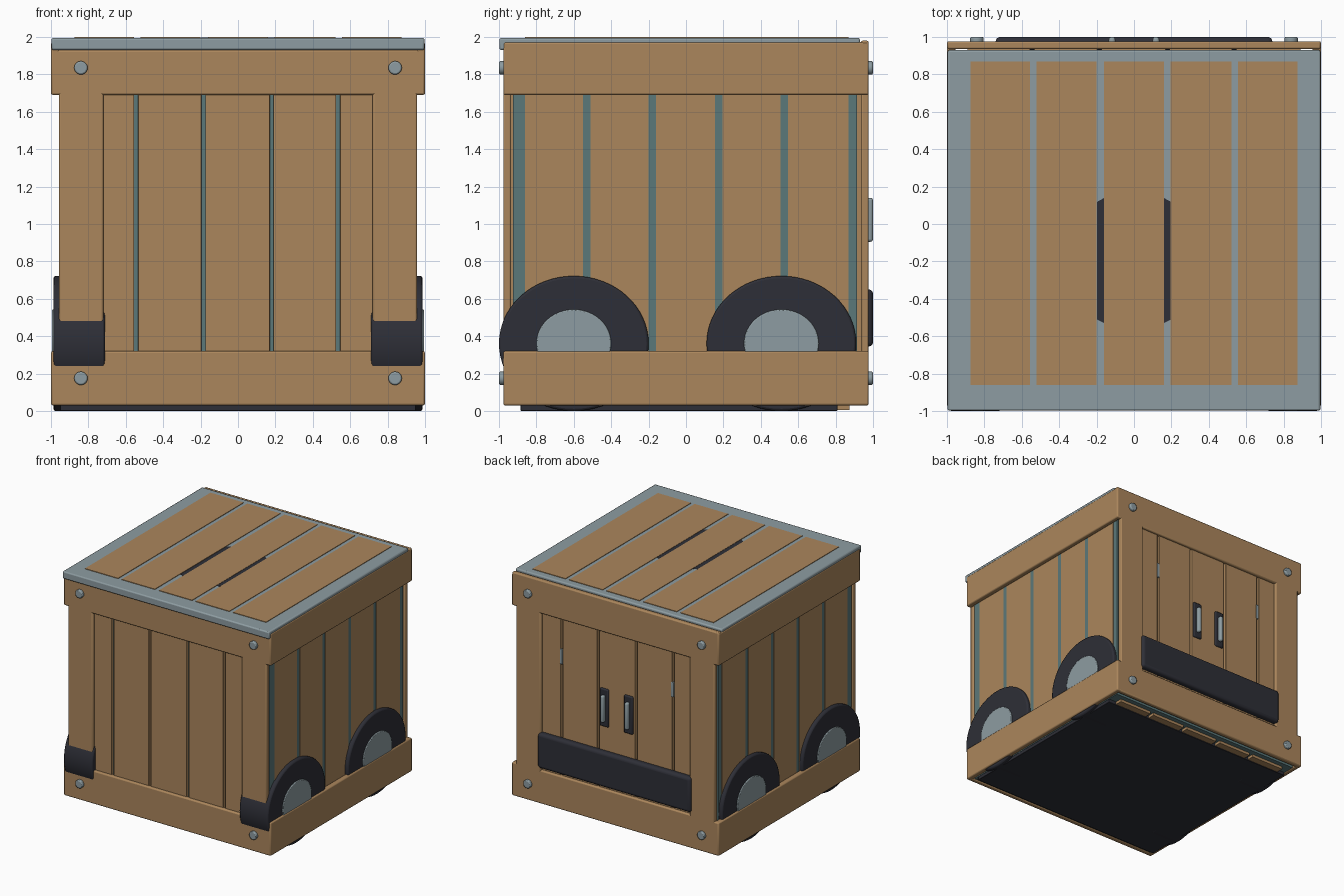
import bpy, bmesh, math
from mathutils import Matrix

if "Cube" in bpy.data.objects:
    bpy.data.objects.remove(bpy.data.objects["Cube"])


def material(name, rgb):
    m = bpy.data.materials.new(name)
    m.diffuse_color = (*rgb, 1)
    m.use_nodes = True
    m.node_tree.nodes["Principled BSDF"].inputs["Base Color"].default_value = m.diffuse_color
    return m


WOOD = material("wood", (0.41, 0.24, 0.107))
GREY = material("grey metal", (0.27, 0.335, 0.36))
TEAL = material("teal body", (0.105, 0.19, 0.195))
DARK = material("dark rubber", (0.027, 0.028, 0.038))


def finish(name, bm, mat, bevel=0, segments=2):
    me = bpy.data.meshes.new(name)
    bmesh.ops.recalc_face_normals(bm, faces=bm.faces)
    bm.to_mesh(me)
    bm.free()
    me.materials.append(mat)
    ob = bpy.data.objects.new(name, me)
    bpy.context.collection.objects.link(ob)
    if bevel:
        mod = ob.modifiers.new("bevel", 'BEVEL')
        mod.width = bevel
        mod.segments = segments
        mod.limit_method = 'ANGLE'
    bpy.ops.object.select_all(action='DESELECT')
    ob.select_set(True)
    bpy.context.view_layer.objects.active = ob
    bpy.ops.object.shade_smooth_by_angle(angle=math.radians(35))
    return ob


def box(name, x, y, z, mat, bevel=0, segments=2):
    bm = bmesh.new()
    bmesh.ops.create_cube(bm, size=1)
    for v in bm.verts:
        for i, (a, b) in enumerate((x, y, z)):
            v.co[i] = (a + b) / 2 + v.co[i] * (b - a)
    return finish(name, bm, mat, bevel, segments)


def disc(name, axis, centre, radii, depth, mat, sides=48, bevel=0):
    # cylinder along x or y; radii are (horizontal, vertical)
    bm = bmesh.new()
    bmesh.ops.create_cone(bm, cap_ends=True, segments=sides, radius1=1, radius2=1, depth=depth)
    turn = Matrix.Rotation(math.pi / 2, 4, 'Y' if axis == 'x' else 'X')
    size = (1, radii[0], radii[1], 1) if axis == 'x' else (radii[0], 1, radii[1], 1)
    bm.transform(Matrix.Translation(centre) @ Matrix.Diagonal(size) @ turn)
    return finish(name, bm, mat, bevel)


def span(s, a, b):
    return (a, b) if s > 0 else (-b, -a)


# plank layout shared by all faces
PLANKS = [(-0.875, -0.555), (-0.52, -0.20), (-0.16, 0.16), (0.195, 0.52), (0.555, 0.875)]
SIDE_PLANKS = [(-0.86, -0.55), (-0.51, -0.20), (-0.16, 0.155), (0.195, 0.505), (0.545, 0.87)]
WALL_EDGES = [-0.9, -0.545, -0.185, 0.18, 0.535, 0.9]

# inner body
box("body_core", (-0.953, 0.953), (-0.925, 0.915), (0.03, 1.93), TEAL)

# front and back walls
for s, label in ((-1, "front"), (1, "back")):
    for i, (a, b) in enumerate(zip(WALL_EDGES, WALL_EDGES[1:])):
        box(f"{label}_plank_{i}", (a + 0.01, b - 0.01), span(s, 0.91, 0.953), (0.05, 1.9), WOOD, 0.004)
    face = span(s, 0.935, 0.977)
    box(f"{label}_top_board", (-0.998, 0.998), face, (1.69, 1.93 if s < 0 else 1.98), WOOD, 0.01)
    box(f"{label}_bottom_board", (-0.998, 0.998), face, (0.03, 0.32), WOOD, 0.01)
    for sx in (-1, 1):
        box(f"{label}_post", span(sx, 0.72, 0.958), face, (0.2, 1.8), WOOD, 0.01)
        for z in (0.175, 1.835):
            disc(f"{label}_bolt", 'y', (sx * 0.84, s * 0.983, z), (0.036, 0.036), 0.034, GREY, 20, 0.008)

# side walls, rails and wheels
for s, label in ((-1, "left"), (1, "right")):
    for i, p in enumerate(SIDE_PLANKS):
        box(f"{label}_plank_{i}", span(s, 0.92, 0.957), p, (0.05, 1.9), WOOD)
    box(f"{label}_top_rail", span(s, 0.955, 1.0), (-0.977, 0.977), (1.69, 1.972), WOOD, 0.01)
    box(f"{label}_bottom_rail", span(s, 0.955, 1.0), (-0.977, 0.977), (0.03, 0.32), WOOD, 0.01)
    for y in (-0.6, 0.51):
        disc(f"{label}_tyre", 'x', (s * 0.849, y, 0.361), (0.4, 0.361), 0.276, DARK, 64, 0.012)
        disc(f"{label}_hub", 'x', (s * 0.945, y, 0.361), (0.2, 0.182), 0.1, GREY, 48, 0.006)

# lid with planks
box("lid", (-0.997, 0.997), (-0.998, 0.93), (1.93, 1.995), GREY, 0.01)
for i, p in enumerate(PLANKS):
    box(f"lid_plank_{i}", p, (-0.862, 0.87), (1.95, 2.0), WOOD)

# dark inlays showing between the lid planks
for s in (-1, 1):
    bm = bmesh.new()
    outline = [(0.158, -0.53), (0.198, -0.51), (0.198, 0.118), (0.158, 0.14)]
    verts = [bm.verts.new((s * x, y, 1.992)) for x, y in outline]
    base = bm.faces.new(verts)
    top = bmesh.ops.extrude_face_region(bm, geom=[base])["geom"]
    for v in top:
        if isinstance(v, bmesh.types.BMVert):
            v.co.z = 1.998
    finish("lid_inlay", bm, DARK)

# underside
for i, p in enumerate(PLANKS):
    box(f"floor_plank_{i}", p, (-0.862, 0.873), (0.006, 0.06), WOOD)
box("undertray", (-0.95, 0.95), (-0.885, 0.81), (0.001, 0.05), DARK, 0.004)

# back bumper
box("back_bumper", (-0.74, 0.74), (0.93, 1.0), (0.345, 0.65), DARK, 0.025, 4)

# door handles and hinges
for s in (-1, 1):
    box("handle_plate", span(s, 0.075, 0.16), (0.94, 0.968), (0.86, 1.19), DARK, 0.01)
    box("handle_grip", span(s, 0.1, 0.135), (0.96, 1.0), (0.905, 1.14), GREY, 0.014, 3)
    box("hinge", span(s, 0.525, 0.55), (0.94, 0.957), (1.29, 1.42), GREY, 0.003)
